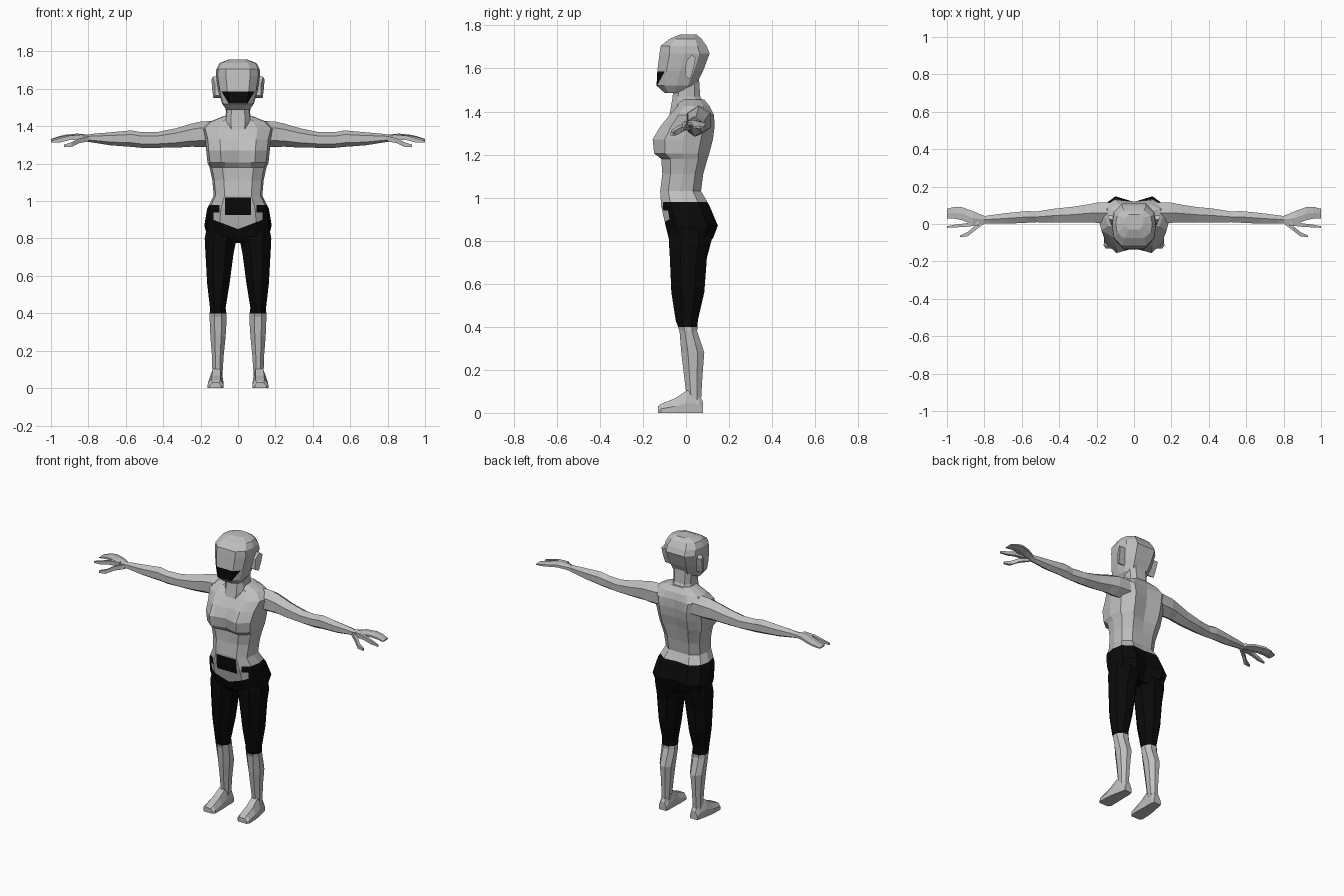
import bpy, bmesh, math
from mathutils import Vector


def material(name, v):
    m = bpy.data.materials.new(name)
    m.diffuse_color = (v, v, v, 1)
    return m


GREY = material("light grey", 0.52)
BLACK = material("black", 0.003)


def loft(name, rings, mirror=False, cuts=(), rule=None):
    """Skin a row of closed rings, cut along planes, colour faces by rule."""
    bm = bmesh.new()
    rows = [[bm.verts.new(p) for p in r] for r in rings]
    for a, b in zip(rows, rows[1:]):
        n = len(a)
        for i in range(n):
            j = (i + 1) % n
            bm.faces.new((a[i], a[j], b[j], b[i]))
    bm.faces.new(rows[0])
    bm.faces.new(rows[-1])
    bmesh.ops.recalc_face_normals(bm, faces=bm.faces)
    for co, no in cuts:
        geom = bm.verts[:] + bm.edges[:] + bm.faces[:]
        bmesh.ops.bisect_plane(bm, geom=geom, plane_co=co, plane_no=no, dist=1e-5)
    if rule:
        for f in bm.faces:
            f.material_index = int(rule(f.calc_center_median()))
    me = bpy.data.meshes.new(name)
    bm.to_mesh(me)
    bm.free()
    me.materials.append(GREY)
    me.materials.append(BLACK)
    ob = bpy.data.objects.new(name, me)
    bpy.context.collection.objects.link(ob)
    if mirror:
        m = ob.modifiers.new("mirror", 'MIRROR')
        m.use_mirror_merge = False
    return ob


def body_ring(z, w, yf, yb, cf=0, cb=0, tilt=0):
    """Symmetric 12-sided ring; cf and cb pull in the front and back centre."""
    m, h = (yf + yb) / 2, (yb - yf) / 2
    half = [(0.55 * w, yf), (0.92 * w, m - 0.6 * h), (w, m),
            (0.92 * w, m + 0.6 * h), (0.55 * w, yb)]
    pts = [(0, yf + cf)] + half + [(0, yb - cb)] + [(-x, y) for x, y in reversed(half)]
    return [Vector((x, y, z + tilt * (y - m))) for x, y in pts]


def oval(n, turn=0.5):
    return [(math.cos(2 * math.pi * (i + turn) / n), math.sin(2 * math.pi * (i + turn) / n))
            for i in range(n)]


def x_rings(rows, n=6, turn=0.5):
    """Rings across x from (x, y, z, half depth, half height)."""
    k = 1 / max(abs(s) for _, s in oval(n, turn))
    return [[Vector((x, y + ry * c, z + rz * s * k)) for c, s in oval(n, turn)]
            for x, y, z, ry, rz in rows]


# Torso and pelvis, with the waistband shape cut into the surface
def trousers(c):
    x, z = abs(c.x), c.z
    if c.y > 0 or x > 0.13:
        return z < 0.98
    if z < 0.85 + 0.38 * x:
        return True
    if x < 0.07:
        return 0.925 < z < 1.02
    return x > 0.10 and 0.94 < z < 0.98


torso_cuts = [((0, 0, z), (0, 0, 1)) for z in (0.925, 0.94, 0.98, 1.02)]
torso_cuts += [((s * x, 0, 0), (1, 0, 0)) for s in (1, -1) for x in (0.07, 0.10, 0.13)]
torso_cuts += [((0, 0, 0.85), (-0.38 * s, 0, 1)) for s in (1, -1)]
torso_cuts += [((0, 0, 0), (0, 1, 0))]
loft("torso", [body_ring(*r) for r in [
    (0.775, 0.06, -0.05, 0.08),
    (0.81, 0.165, -0.08, 0.125, 0, 0.03),
    (0.87, 0.18, -0.095, 0.148, 0, 0.03),
    (0.96, 0.165, -0.115, 0.11, 0, 0.01),
    (1.03, 0.13, -0.12, 0.07),
    (1.11, 0.137, -0.11, 0.08),
    (1.18, 0.152, -0.115, 0.10, 0.01, 0.01),
    (1.205, 0.163, -0.148, 0.108, 0.03, 0.015),
    (1.27, 0.17, -0.155, 0.125, 0.025, 0.015),
    (1.33, 0.175, -0.12, 0.133, 0.01, 0.015),
    (1.385, 0.19, -0.075, 0.13, 0, 0.01),
    (1.425, 0.15, -0.04, 0.11),
    (1.455, 0.075, -0.03, 0.085)]], cuts=torso_cuts, rule=trousers)

# Neck
loft("neck", [body_ring(*r) for r in [
    (1.37, 0.06, -0.08, 0.08), (1.42, 0.07, -0.07, 0.09),
    (1.47, 0.065, -0.062, 0.066), (1.56, 0.068, -0.055, 0.06)]])


# Head with a dark mouth area
def mouth(c):
    return c.y < -0.08 and 1.522 < c.z < 1.585 and abs(c.x) < 0.05 + 0.6 * (c.z - 1.522)


mouth_cuts = [((0, 0, z), (0, 0, 1)) for z in (1.522, 1.585)]
mouth_cuts += [((s * 0.05, 0, 1.522), (s, 0, -0.6)) for s in (1, -1)]
loft("head", [body_ring(*r) for r in [
    (1.487, 0.06, -0.10, -0.01),
    (1.52, 0.085, -0.137, 0.045),
    (1.59, 0.105, -0.133, 0.08),
    (1.67, 0.118, -0.123, 0.11),
    (1.705, 0.116, -0.118, 0.095),
    (1.738, 0.098, -0.075, 0.072),
    (1.757, 0.05, -0.03, 0.05)]], cuts=mouth_cuts, rule=mouth)

# Ears: tilted plates flaring outwards
ear = [(-0.005, 1.565), (0.02, 1.55), (0.035, 1.60), (0.045, 1.65), (0.025, 1.665), (0.0, 1.63)]
loft("ear", [[Vector((x + (y * 0.4 if x > 0.11 else 0), y, z)) for y, z in ear]
             for x in (0.09, 0.124)], mirror=True)

# Arm from shoulder to wrist
loft("arm", x_rings([
    (0.12, 0.06, 1.36, 0.065, 0.07), (0.20, 0.06, 1.357, 0.062, 0.068),
    (0.245, 0.057, 1.353, 0.055, 0.062), (0.33, 0.05, 1.338, 0.048, 0.052),
    (0.43, 0.045, 1.327, 0.042, 0.042), (0.52, 0.038, 1.327, 0.033, 0.042),
    (0.57, 0.038, 1.334, 0.036, 0.044), (0.68, 0.03, 1.333, 0.033, 0.035),
    (0.77, 0.025, 1.336, 0.025, 0.024), (0.81, 0.022, 1.336, 0.022, 0.018)]), mirror=True)

# Palm with joined fingers fanning backwards
loft("hand", x_rings([
    (0.795, 0.022, 1.336, 0.022, 0.018), (0.86, 0.032, 1.347, 0.042, 0.014),
    (0.92, 0.055, 1.343, 0.040, 0.012), (0.96, 0.060, 1.336, 0.036, 0.010),
    (1.0, 0.056, 1.327, 0.030, 0.005)]), mirror=True)

# Forefinger and thumb
loft("forefinger", x_rings([
    (0.83, 0.005, 1.342, 0.018, 0.014), (0.90, -0.006, 1.338, 0.013, 0.012),
    (0.95, -0.010, 1.325, 0.011, 0.011), (1.0, -0.016, 1.318, 0.006, 0.005)], 4), mirror=True)
loft("thumb", x_rings([
    (0.80, 0.012, 1.333, 0.014, 0.014), (0.85, -0.022, 1.322, 0.018, 0.013),
    (0.89, -0.055, 1.302, 0.016, 0.012), (0.93, -0.066, 1.295, 0.007, 0.007)], 4), mirror=True)

# Leg: rows of height, inner and outer edge, front and back edge
leg = [(0.87, 0.02, 0.165, -0.07, 0.11), (0.80, 0.008, 0.178, -0.08, 0.118),
       (0.72, 0.024, 0.174, -0.075, 0.097), (0.56, 0.045, 0.165, -0.068, 0.085),
       (0.43, 0.066, 0.15, -0.048, 0.055), (0.38, 0.06, 0.152, -0.03, 0.052),
       (0.28, 0.066, 0.148, -0.022, 0.085), (0.18, 0.076, 0.14, -0.01, 0.077),
       (0.06, 0.084, 0.136, 0.005, 0.07)]
leg_rings = []
for z, x0, x1, y0, y1 in leg:
    k = 1 / math.cos(math.pi / 8)
    leg_rings.append([Vector(((x0 + x1) / 2 + (x1 - x0) / 2 * k * c,
                              (y0 + y1) / 2 + (y1 - y0) / 2 * k * s, z)) for c, s in oval(8)])
loft("leg", leg_rings, mirror=True, cuts=[((0, 0, 0.40), (0, 0, 1))], rule=lambda c: c.z > 0.40)

# Foot: wedge with a narrow ridge, from toe to heel
foot = [(-0.13, 0.09, 0.152, 0.030), (-0.115, 0.078, 0.162, 0.042), (-0.05, 0.078, 0.16, 0.068),
        (0.005, 0.08, 0.152, 0.105), (0.06, 0.08, 0.14, 0.085), (0.08, 0.085, 0.136, 0.05)]
loft("foot", [[Vector(p) for p in (
    (a, y, 0), (b, y, 0), (b, y, 0.45 * h), (b - 0.25 * (b - a), y, h),
    (a + 0.2 * (b - a), y, h), (a, y, 0.45 * h))] for y, a, b, h in foot], mirror=True)
